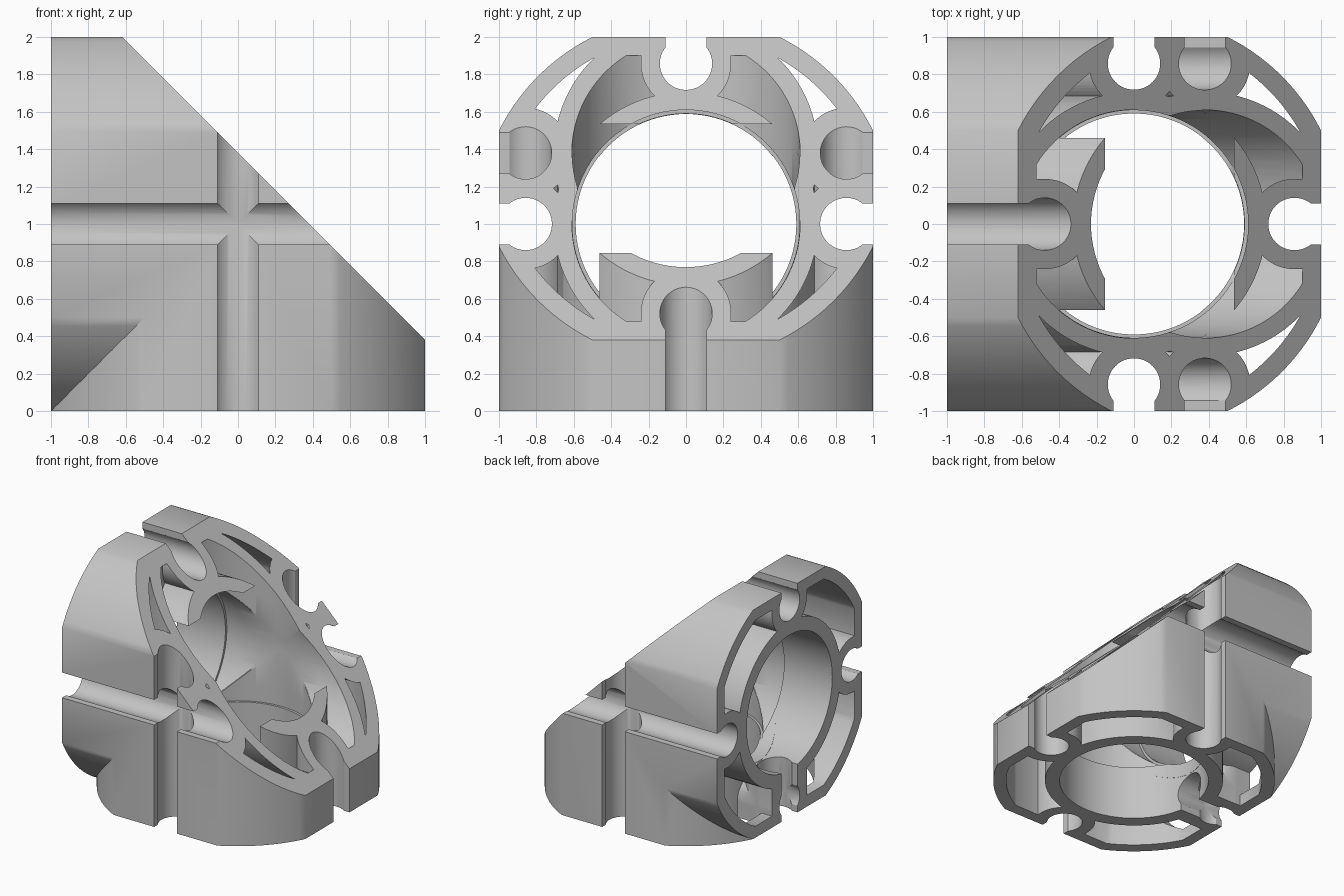
import bpy, bmesh, math
from mathutils import Vector

cube = bpy.data.objects.get("Cube")
if cube:
    bpy.data.objects.remove(cube)

grey = bpy.data.materials.new("light_grey")
grey.use_nodes = True
colour = (0.55, 0.55, 0.55, 1)
grey.diffuse_color = colour
grey.node_tree.nodes["Principled BSDF"].inputs["Base Color"].default_value = colour

TUBE, BORE, LIP, CHAMBER = 0.706, 0.61, 0.59, 0.535
SLOT_R, SLOT_W, SLOT_D, EAR = 0.14, 0.11, 0.857, 0.241
# Tiny size difference per branch keeps crossing cutters from coinciding
AXES = {'x': 1.0, 'z': 1.0013}


def make(name, bm):
    bmesh.ops.recalc_face_normals(bm, faces=bm.faces)
    mesh = bpy.data.meshes.new(name)
    bm.to_mesh(mesh)
    bm.free()
    obj = bpy.data.objects.new(name, mesh)
    bpy.context.scene.collection.objects.link(obj)
    return obj


def loft(name, rings):
    bm = bmesh.new()
    loops = [[bm.verts.new(p) for p in ring] for ring in rings]
    n = len(loops[0])
    for a, b in zip(loops, loops[1:]):
        for i in range(n):
            j = (i + 1) % n
            bm.faces.new((a[i], a[j], b[j], b[i]))
    bm.faces.new(loops[0])
    bm.faces.new(loops[-1])
    return make(name, bm)


def combine(target, tools, operation):
    """Apply booleans one at a time and discard the tools."""
    for tool in tools:
        mod = target.modifiers.new("cut", 'BOOLEAN')
        mod.object, mod.operation, mod.solver = tool, operation, 'EXACT'
        graph = bpy.context.evaluated_depsgraph_get()
        graph.update()
        mesh = bpy.data.meshes.new_from_object(target.evaluated_get(graph))
        target.modifiers.clear()
        # Weld slivers left by the cut
        bm = bmesh.new()
        bm.from_mesh(mesh)
        bmesh.ops.remove_doubles(bm, verts=bm.verts, dist=0.00002)
        bm.to_mesh(mesh)
        bm.free()
        target.data = mesh
        bpy.data.objects.remove(tool)
    return target


def prism(axis, outline, start, end):
    """Extrude an outline along a branch, measured from its open end inward."""
    k = AXES[axis]
    rings = []
    for s in (start * k, end * k):
        if axis == 'x':
            rings.append([Vector((s, u * k, 1 + v * k)) for u, v in outline])
        else:
            rings.append([Vector((v * k, u * k, 1 + s)) for u, v in outline])
    return loft("cutter", rings)


def rod(axis, r, start, end, n=96):
    # Half-step turn on one branch avoids shared vertices
    shift = 0 if axis == 'x' else 0.37
    angles = [2 * math.pi * (i + shift) / n for i in range(n)]
    return prism(axis, [(r * math.cos(t), r * math.sin(t)) for t in angles], start, end)


def flat_circle(r, flat, n=14):
    """Circle with its four sides cut flat."""
    a = math.acos(flat / r)
    pts = []
    for q in range(4):
        for i in range(n + 1):
            t = q * math.pi / 2 + a + (math.pi / 2 - 2 * a) * i / n
            pts.append((r * math.cos(t), r * math.sin(t)))
    return pts


def keyhole(r, half, turn, top):
    """Round channel at the rim with a straight neck to the outside."""
    gap = math.asin(half / r)
    pts = [(half, top)]
    for i in range(41):
        t = math.pi / 2 - gap - (2 * math.pi - 2 * gap) * i / 40
        pts.append((r * math.cos(t), SLOT_D + r * math.sin(t)))
    pts.append((-half, top))
    c, s = round(math.cos(turn)), round(math.sin(turn))
    return [(u * c - v * s, u * s + v * c) for u, v in pts]


def elbow(name, outline):
    """Mitred right-angle sweep of an outline."""
    return loft(name, [[(-1.3, u, 1 + v) for u, v in outline],
                       [(v, u, 1 + v) for u, v in outline],
                       [(v, u, -0.3) for u, v in outline]])


def channels(r, half, stop, top):
    """Four rim channels on each branch; the inner-corner one stops early."""
    parts = []
    for axis in AXES:
        for q in range(4):
            outline = keyhole(r, half, q * math.pi / 2, top)
            parts.append(prism(axis, outline, -1.4, stop if q == 2 else 1.7))
    return parts


def tube(axis):
    """Branch tube with a slightly narrower lip at the open end."""
    return combine(rod(axis, TUBE, -1.4, 1.7),
                   [rod(axis, LIP, -1.6, 0), rod(axis, BORE, -CHAMBER, 1.9)],
                   'DIFFERENCE')


# Hollow between outer shell, tubes and channel walls
hollow = elbow("hollow", flat_circle(1.015, 0.9))
ribs = [tube('x'), tube('z')] + channels(EAR, EAR - 0.001, -0.6, 1.1)
combine(hollow, ribs, 'DIFFERENCE')

# Outer elbow, trimmed to its open ends and the diagonal face
body = elbow("elbow_connector", flat_circle(math.sqrt(1.25), 1))
trim = loft("trim", [[(-1, y, 0), (1.38, y, 0), (-1, y, 2.38)] for y in (-1.5, 1.5)])
combine(body, [trim], 'INTERSECT')

# Hollow, bores (a hair undersize so walls never coincide) and rim channels
cuts = [hollow]
for axis in AXES:
    cuts += [rod(axis, LIP - 0.002, -1.5, -0.1),
             rod(axis, BORE - 0.002, -CHAMBER + 0.002, CHAMBER)]
cuts += channels(SLOT_R, SLOT_W, -0.3, 1.3)
combine(body, cuts, 'DIFFERENCE')

body.data.materials.clear()
body.data.materials.append(grey)
for f in body.data.polygons:
    f.material_index = 0
bpy.ops.object.select_all(action='DESELECT')
body.select_set(True)
bpy.context.view_layer.objects.active = body
bpy.ops.object.shade_smooth_by_angle(angle=math.radians(30))
